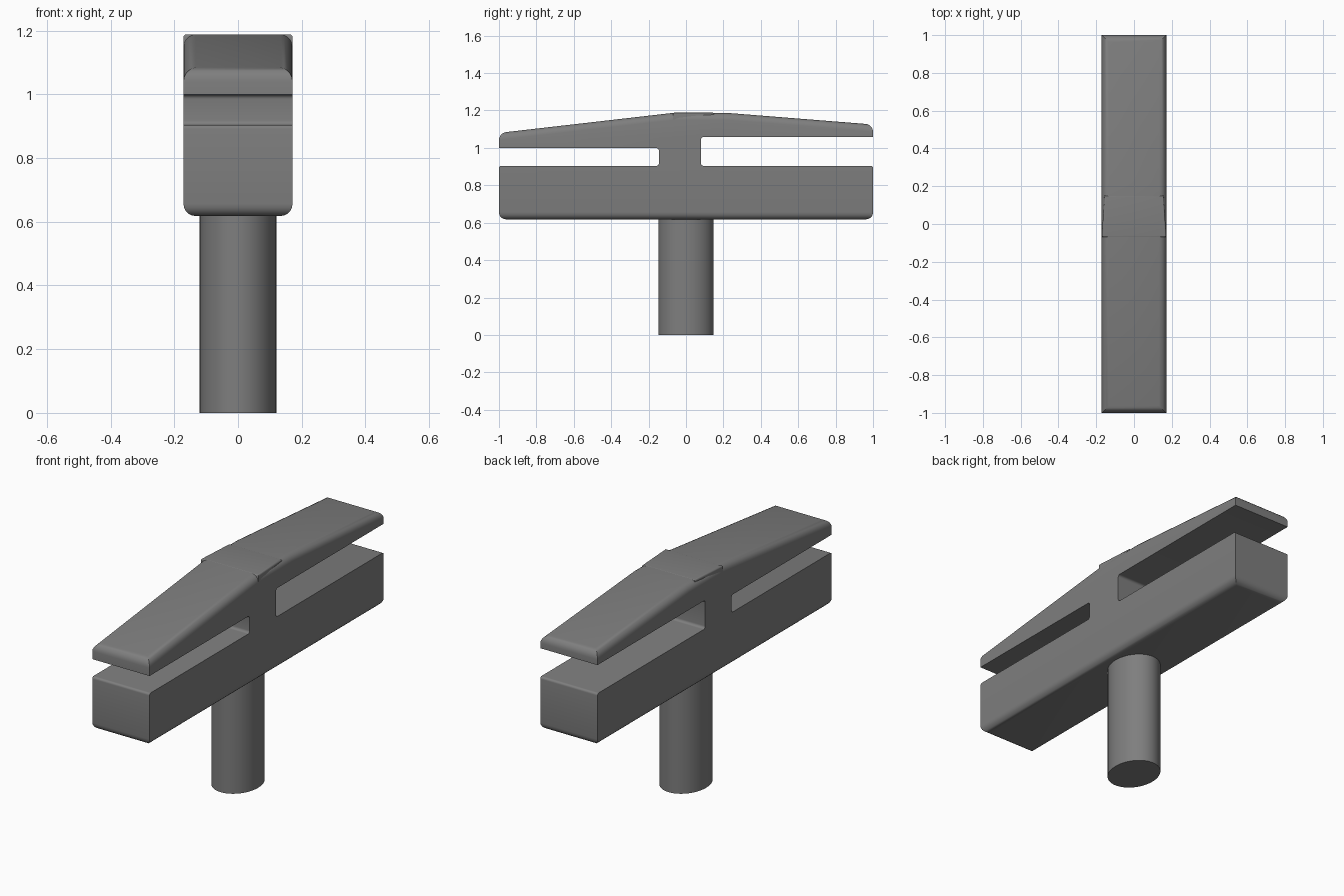
import bpy, bmesh, math
from mathutils import Vector

if "Cube" in bpy.data.objects:
    bpy.data.objects.remove(bpy.data.objects["Cube"])

grey = bpy.data.materials.new("dark_grey")
grey.diffuse_color = (0.21, 0.21, 0.21, 1)
grey.use_nodes = True
grey.node_tree.nodes["Principled BSDF"].inputs["Base Color"].default_value = grey.diffuse_color


def rounded(corners, steps=5):
    """Turn (y, z, radius) corners into a list of points with round corners."""
    pts = []
    for i, (y, z, r) in enumerate(corners):
        p = Vector((y, z))
        if not r:
            pts.append(p)
            continue
        a = p + (Vector(corners[i - 1][:2]) - p).normalized() * r
        b = p + (Vector(corners[(i + 1) % len(corners)][:2]) - p).normalized() * r
        c = a + b - p
        for k in range(steps + 1):
            t = k / steps * math.pi / 2
            pts.append(c + (a - c) * math.cos(t) + (b - c) * math.sin(t))
    return pts


def finish(name, bm):
    bmesh.ops.recalc_face_normals(bm, faces=bm.faces)
    mesh = bpy.data.meshes.new(name)
    bm.to_mesh(mesh)
    bm.free()
    mesh.materials.append(grey)
    obj = bpy.data.objects.new(name, mesh)
    bpy.context.collection.objects.link(obj)
    bpy.ops.object.select_all(action='DESELECT')
    obj.select_set(True)
    bpy.context.view_layer.objects.active = obj
    bpy.ops.object.shade_smooth_by_angle(angle=math.radians(35))
    return obj


def bevel(bm, test, width):
    """Round every sharp edge whose two ends pass the test."""
    edges = [e for e in bm.edges if all(test(v.co) for v in e.verts)
             and len(e.link_faces) == 2 and e.calc_face_angle() > 0.6]
    bmesh.ops.bevel(bm, geom=edges, offset=width, segments=5, profile=0.5,
                    affect='EDGES', clamp_overlap=True)


# Body: side profile with a slot at each end, extruded across the width
W = 0.171
profile = rounded([
    (-1, 0.618, 0), (1, 0.618, 0), (1, 0.904, 0.012),
    (0.08, 0.904, 0.014), (0.08, 1.058, 0.014), (1, 1.058, 0),
    (1, 1.125, 0), (0.22, 1.187, 0), (-0.07, 1.187, 0), (-1, 1.08, 0),
    (-1, 0.999, 0), (-0.145, 0.999, 0.014), (-0.145, 0.904, 0.014),
    (-1, 0.904, 0.012)])
bm = bmesh.new()
face = bm.faces.new([bm.verts.new((-W, p.x, p.y)) for p in profile])
ext = bmesh.ops.extrude_face_region(bm, geom=[face])
bmesh.ops.translate(bm, vec=(2 * W, 0, 0),
                    verts=[g for g in ext['geom'] if isinstance(g, bmesh.types.BMVert)])
bmesh.ops.recalc_face_normals(bm, faces=bm.faces)
bevel(bm, lambda c: c.z < 0.62, 0.038)
bevel(bm, lambda c: c.z > 1.07, 0.038)
finish("body", bm)

# Ridge cap: flat top that narrows slightly toward the back
bm = bmesh.new()
bmesh.ops.create_cube(bm, size=1)
for v in bm.verts:
    back = v.co.y > 0
    v.co = (math.copysign(0.157 if back else W, v.co.x), 0.15 if back else -0.07,
            1.188 if v.co.z > 0 else 1.13)
bevel(bm, lambda c: c.z > 1.18 and c.y > -1, 0.008)
finish("ridge_cap", bm)

# Stem: oval post under the body
bm = bmesh.new()
bmesh.ops.create_cone(bm, cap_ends=True, segments=64, radius1=1, radius2=1, depth=1)
for v in bm.verts:
    v.co = (v.co.x * 0.121, v.co.y * 0.148, (v.co.z + 0.5) * 0.64)
finish("stem", bm)
